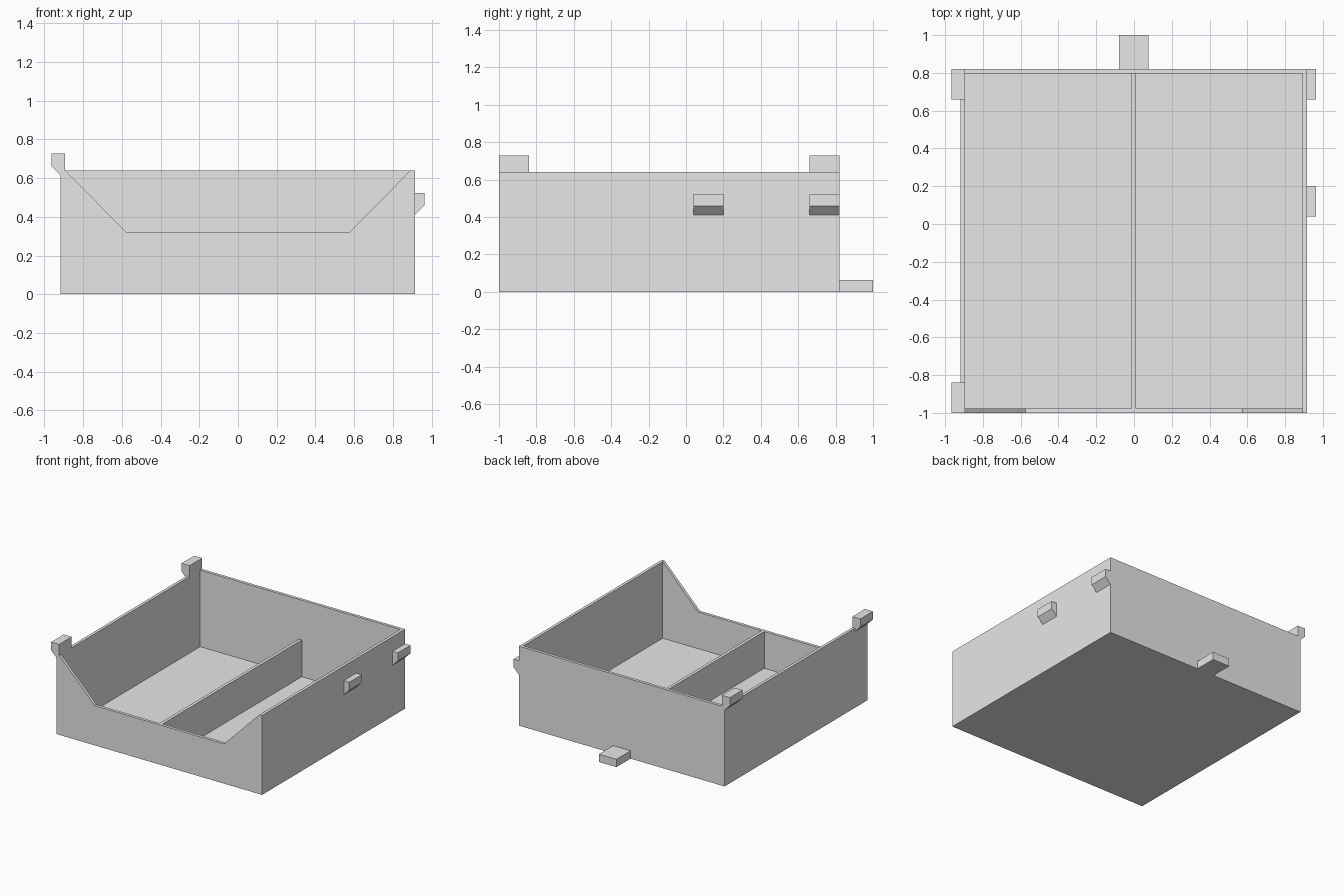
import bpy
import bmesh
from mathutils import Vector

cube = bpy.data.objects.get("Cube")
if cube:
    bpy.data.objects.remove(cube, do_unlink=True)

grey = bpy.data.materials.new("light grey")
grey.use_nodes = True
grey.diffuse_color = (0.8, 0.8, 0.8, 1)
grey.node_tree.nodes["Principled BSDF"].inputs["Base Color"].default_value = (0.8, 0.8, 0.8, 1)


def prism(name, profile, y0, y1):
    """Extrude an (x, z) profile along y."""
    bm = bmesh.new()
    face = bm.faces.new([bm.verts.new((x, y0, z)) for x, z in profile])
    ext = bmesh.ops.extrude_face_region(bm, geom=[face])
    moved = [g for g in ext["geom"] if isinstance(g, bmesh.types.BMVert)]
    bmesh.ops.translate(bm, verts=moved, vec=Vector((0, y1 - y0, 0)))
    bmesh.ops.recalc_face_normals(bm, faces=bm.faces)
    mesh = bpy.data.meshes.new(name)
    bm.to_mesh(mesh)
    bm.free()
    mesh.materials.append(grey)
    obj = bpy.data.objects.new(name, mesh)
    bpy.context.scene.collection.objects.link(obj)
    return obj


def box(name, x0, x1, y0, y1, z0, z1):
    return prism(name, [(x0, z0), (x1, z0), (x1, z1), (x0, z1)], y0, y1)


# Tray dimensions
LEFT, RIGHT, FRONT, BACK = -0.918, 0.915, -1.0, 0.82
T, TOP, LOW = 0.024, 0.64, 0.32
IN_L, IN_R = LEFT + T, RIGHT - T

# Floor and walls
box("floor", LEFT, RIGHT, FRONT, BACK, 0, T)
box("right_wall", LEFT, IN_L, FRONT, BACK, T, TOP)
box("left_wall", IN_R, RIGHT, FRONT, BACK, T, TOP)
box("back_wall", IN_L, IN_R, BACK - T, BACK, T, TOP)

# Front wall with a sloped opening
prism("front_wall", [(IN_L, T), (IN_R, T), (IN_R, TOP), (0.575, LOW),
                     (-0.575, LOW), (IN_L, TOP)], FRONT, FRONT + T)

# Middle divider and rear tongue
box("divider", -0.014, 0.011, FRONT + T, BACK - T, T, LOW)
box("rear_tongue", -0.08, 0.076, BACK, 1.0, 0, 0.063)

# Hooks rising over the right wall
for name, y in (("front_hook", FRONT), ("back_hook", BACK - 0.16)):
    prism(name, [(IN_L, TOP), (IN_L, 0.728), (-0.965, 0.728), (-0.965, 0.662),
                 (LEFT, 0.615), (LEFT, TOP)], y, y + 0.16)

# Catches on the left wall
for name, y in (("middle_catch", 0.04), ("back_catch", BACK - 0.16)):
    prism(name, [(RIGHT, 0.41), (0.963, 0.458), (0.963, 0.523), (RIGHT, 0.523)],
          y, y + 0.16)
